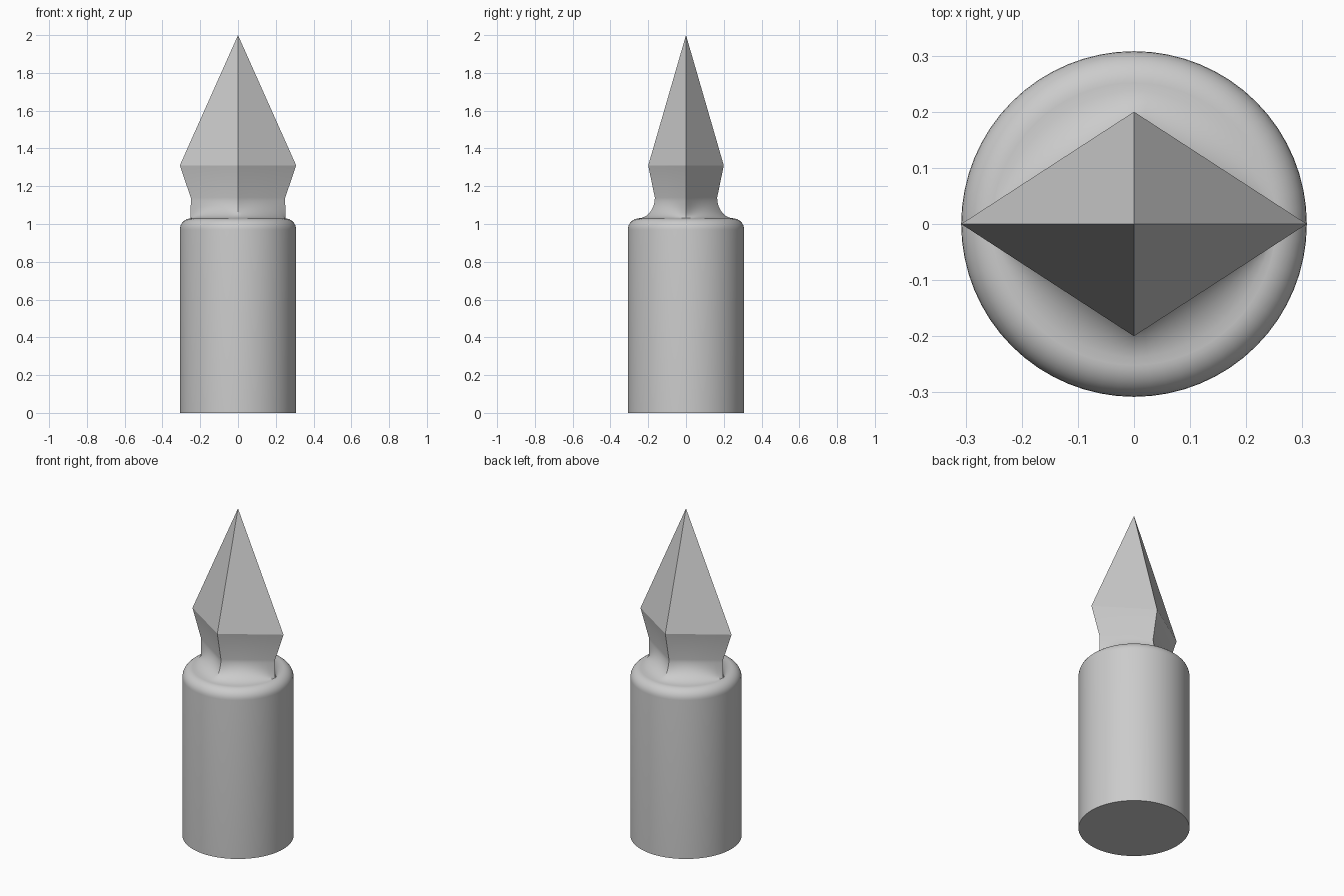
import bpy, bmesh
from math import sin, cos, pi, radians

if "Cube" in bpy.data.objects:
    bpy.data.objects.remove(bpy.data.objects["Cube"], do_unlink=True)

SIDES = 64
grey = bpy.data.materials.new("light grey")
grey.use_nodes = True
grey.diffuse_color = (0.6, 0.6, 0.6, 1)
grey.node_tree.nodes["Principled BSDF"].inputs["Base Color"].default_value = grey.diffuse_color


def circle(r, z):
    return [(r * cos(2 * pi * i / SIDES), r * sin(2 * pi * i / SIDES), z) for i in range(SIDES)]


def diamond(rx, ry, z):
    points = []
    for i in range(SIDES):
        c, s = cos(2 * pi * i / SIDES), sin(2 * pi * i / SIDES)
        k = 1 / (abs(c) / rx + abs(s) / ry)
        points.append((k * c, k * s, z))
    return points


def blend(a, b, t):
    return [(p[0] + (q[0] - p[0]) * t, p[1] + (q[1] - p[1]) * t, p[2]) for p, q in zip(a, b)]


def loft(name, sections, tip=None):
    """Skin rings from bottom to top, closed by caps or a point."""
    bm = bmesh.new()
    rings = [[bm.verts.new(p) for p in ring] for ring in sections]
    for low, high in zip(rings, rings[1:]):
        for i in range(SIDES):
            j = (i + 1) % SIDES
            bm.faces.new((low[i], low[j], high[j], high[i]))
    bm.faces.new(rings[0][::-1])
    if tip:
        apex = bm.verts.new(tip)
        for i in range(SIDES):
            bm.faces.new((rings[-1][i], rings[-1][(i + 1) % SIDES], apex))
    else:
        bm.faces.new(rings[-1])
    mesh = bpy.data.meshes.new(name)
    bm.to_mesh(mesh)
    bm.free()
    mesh.materials.append(grey)
    obj = bpy.data.objects.new(name, mesh)
    bpy.context.collection.objects.link(obj)
    bpy.ops.object.select_all(action='DESELECT')
    obj.select_set(True)
    bpy.context.view_layer.objects.active = obj
    bpy.ops.object.shade_smooth_by_angle(angle=radians(20))
    return obj


# Round handle with a softened top rim
rim = [circle(0.248 + 0.06 * cos(a), 0.97 + 0.06 * sin(a))
       for a in (pi / 2 * i / 8 for i in range(9))]
loft("handle", [circle(0.308, 0)] + rim)

# Neck flaring from the diamond blade root to a circle on the handle
STEPS = 10
flare = []
for i in range(STEPS, -1, -1):
    a = pi / 2 * i / STEPS
    z = 1.14 - 0.11 * sin(a)
    flare.append(blend(diamond(0.25, 0.165, z), circle(0.252, z), 1 - cos(a)))

# Faceted spear blade
loft("blade", flare + [diamond(0.308, 0.2, 1.31)], tip=(0, 0, 2))
